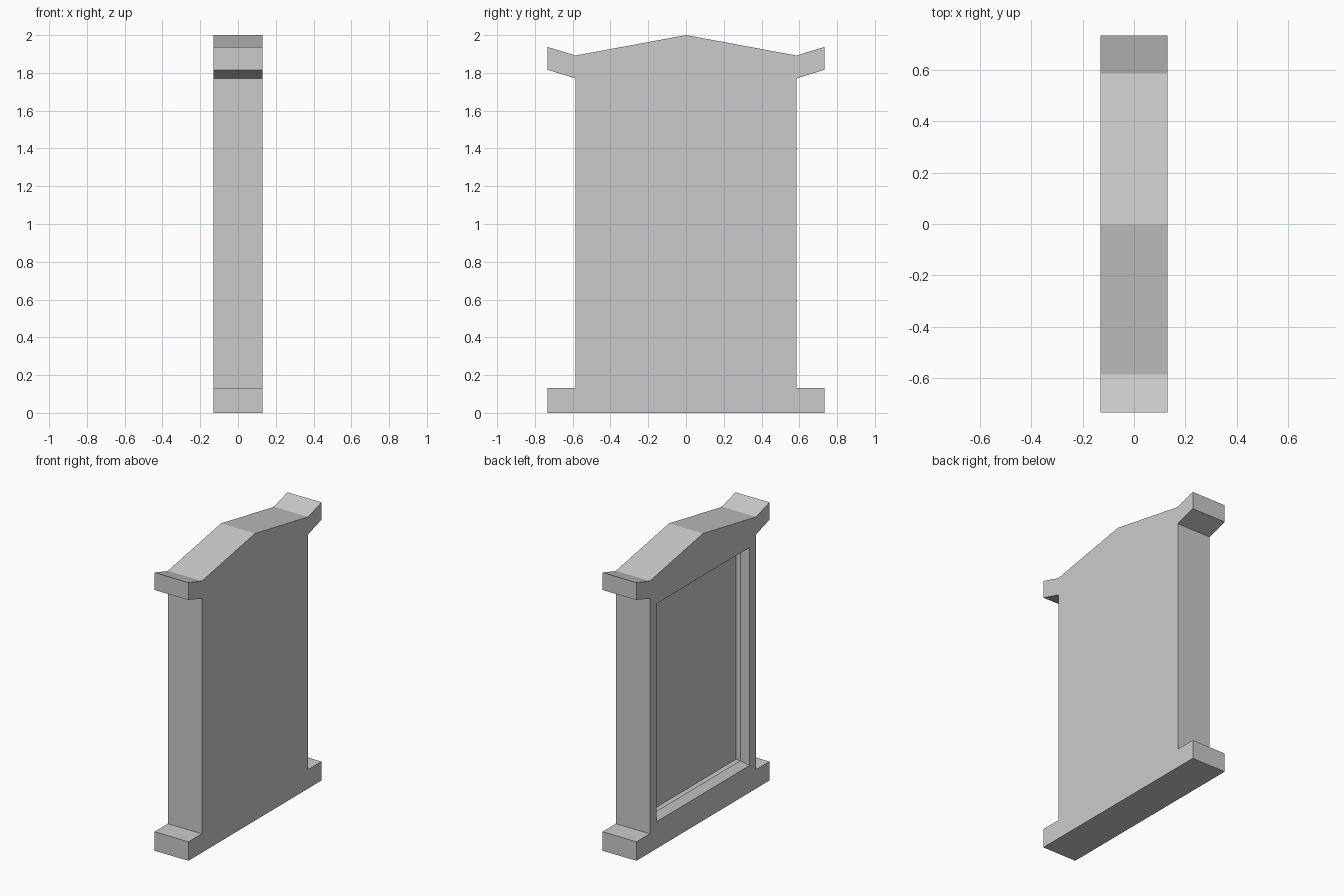
import bpy, bmesh

if "Cube" in bpy.data.objects:
    bpy.data.objects.remove(bpy.data.objects["Cube"])

DEPTH = 0.131   # half thickness along x


def loft(name, rings):
    """Closed solid skinned through rings of equal length, capped at both ends."""
    bm = bmesh.new()
    loops = [[bm.verts.new(p) for p in ring] for ring in rings]
    n = len(loops[0])
    for a, b in zip(loops, loops[1:]):
        for i in range(n):
            j = (i + 1) % n
            bm.faces.new((a[i], a[j], b[j], b[i]))
    bm.faces.new(loops[0])
    bm.faces.new(loops[-1])
    bmesh.ops.recalc_face_normals(bm, faces=bm.faces[:])
    mesh = bpy.data.meshes.new(name)
    bm.to_mesh(mesh)
    bm.free()
    obj = bpy.data.objects.new(name, mesh)
    bpy.context.collection.objects.link(obj)
    return obj


def opening(depth, inset):
    """Rectangle of the recess at a given depth below the -x face."""
    x, y = -DEPTH + depth, 0.512 - inset
    z0, z1 = 0.188 + inset, 1.706 - inset
    return [(x, -y, z0), (x, y, z0), (x, y, z1), (x, -y, z1)]


# Slab with foot plinth, flared eaves and shallow gabled top
half = [(0.732, 0), (0.732, 0.132), (0.585, 0.132), (0.585, 1.771),
        (0.732, 1.816), (0.732, 1.937), (0.585, 1.892)]
outline = half + [(0, 2.0)] + [(-y, z) for y, z in reversed(half)]
body = loft("panel_frame", [[(x, y, z) for y, z in outline] for x in (-DEPTH, DEPTH)])

# Recess on the -x face: chamfered rim, then straight walls to the panel
cutter = loft("recess_cutter", [opening(-0.045, -0.035), opening(0.045, 0.035),
                                opening(0.08, 0.035)])
cutter.hide_render = True
mod = body.modifiers.new("recess", 'BOOLEAN')
mod.operation = 'DIFFERENCE'
mod.solver = 'EXACT'
mod.object = cutter
bpy.context.view_layer.objects.active = body
bpy.ops.object.modifier_apply(modifier=mod.name)
bpy.data.objects.remove(cutter, do_unlink=True)
